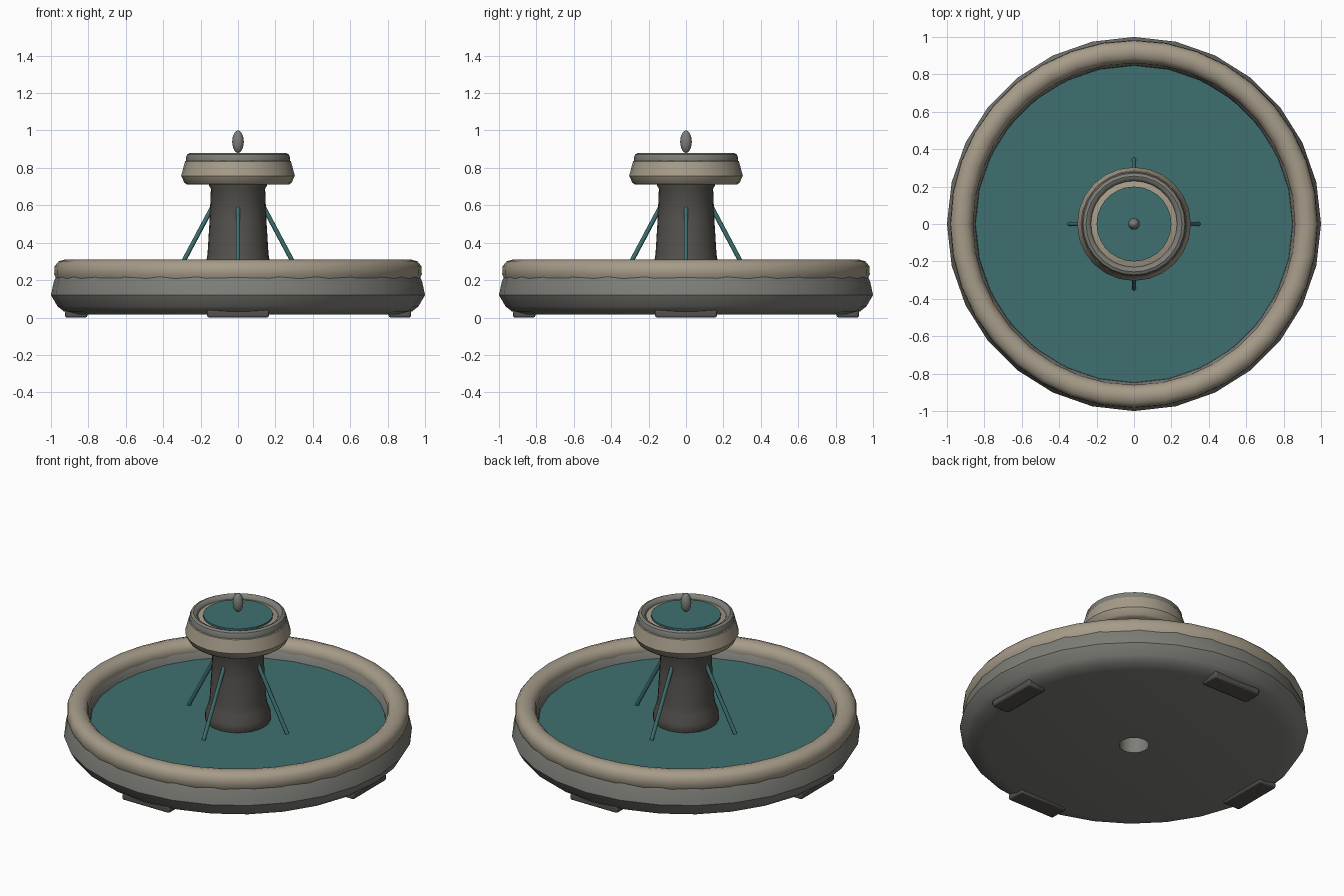
import bpy, math
from mathutils import Vector

if "Cube" in bpy.data.objects:
    bpy.data.objects.remove(bpy.data.objects["Cube"])


def mat(name, c):
    m = bpy.data.materials.new(name)
    m.diffuse_color = (*c, 1)
    m.use_nodes = True
    m.node_tree.nodes["Principled BSDF"].inputs["Base Color"].default_value = m.diffuse_color
    return m


GREY = mat("grey_stone", (0.21, 0.21, 0.19))
TAN = mat("tan_stone", (0.38, 0.33, 0.25))
DARK = mat("dark_stone", (0.09, 0.085, 0.075))
WATER = mat("water", (0.05, 0.16, 0.16))


def finish(ob, name, m, smooth=40):
    ob.name = name
    ob.data.materials.append(m)
    bpy.ops.object.select_all(action='DESELECT')
    ob.select_set(True)
    bpy.context.view_layer.objects.active = ob
    bpy.ops.object.shade_smooth_by_angle(angle=math.radians(smooth))
    return ob


def lathe(name, prof, segs, m, closed=False):
    """Revolve an (r, z) profile, listed from the bottom outwards and up."""
    verts, faces, rings = [], [], []
    for r, z in prof:
        n = 1 if r == 0 else segs
        rings.append(range(len(verts), len(verts) + n))
        for i in range(n):
            a = 2 * math.pi * i / segs
            verts.append((r * math.cos(a), r * math.sin(a), z))
    pairs = list(zip(rings, rings[1:]))
    if closed:
        pairs.append((rings[-1], rings[0]))
    for a, b in pairs:
        for i in range(segs):
            j = (i + 1) % segs
            quad = [a[i % len(a)], a[j % len(a)], b[j % len(b)], b[i % len(b)]]
            faces.append(list(dict.fromkeys(quad)))
    me = bpy.data.meshes.new(name)
    me.from_pydata(verts, [], faces)
    ob = bpy.data.objects.new(name, me)
    bpy.context.collection.objects.link(ob)
    return finish(ob, name, m)


# Lower basin: open bowl with a drain hole in the floor
lathe("basin", [(0.085, 0.015), (0.86, 0.015), (0.93, 0.032), (0.965, 0.06),
                (1.0, 0.12), (0.985, 0.19), (0.96, 0.25), (0.87, 0.25),
                (0.85, 0.22), (0.84, 0.14), (0.085, 0.14)], 28, GREY, closed=True)

# Rounded rim of the basin
lathe("basin_rim", [(0.90, 0.19), (0.965, 0.195), (0.983, 0.23), (0.98, 0.275),
                    (0.96, 0.3), (0.925, 0.31), (0.89, 0.302), (0.868, 0.28),
                    (0.86, 0.25), (0.87, 0.21)], 36, TAN, closed=True)

# Water in the lower basin
lathe("basin_water", [(0.11, 0.18), (0.848, 0.18), (0.848, 0.2), (0.11, 0.2)],
      32, WATER, closed=True)

# Central column with flared foot and neck
lathe("column", [(0, 0.18), (0.175, 0.18), (0.19, 0.215), (0.188, 0.25),
                 (0.17, 0.3), (0.163, 0.34), (0.152, 0.52), (0.145, 0.69),
                 (0.155, 0.705), (0.155, 0.73), (0, 0.73)], 24, DARK)

# Upper bowl, its rim and its water
lathe("upper_bowl", [(0, 0.71), (0.272, 0.71), (0.286, 0.72), (0.304, 0.757),
                     (0.283, 0.835), (0.25, 0.855), (0, 0.855)], 24, TAN)
lathe("upper_rim", [(0.23, 0.83), (0.277, 0.83), (0.279, 0.855), (0.272, 0.872),
                    (0.256, 0.88), (0.24, 0.874), (0.23, 0.86)], 28, GREY, closed=True)
lathe("upper_water", [(0, 0.85), (0.2, 0.85), (0.2, 0.866), (0, 0.866)], 28, WATER)

# Egg-shaped finial
bpy.ops.mesh.primitive_uv_sphere_add(segments=16, ring_count=10, radius=1, location=(0, 0, 0.94))
bpy.context.object.scale = (0.031, 0.031, 0.06)
finish(bpy.context.object, "finial", GREY)

# Four slanting water jets and four feet
for i in range(4):
    a = i * math.pi / 2
    d = Vector((math.cos(a), math.sin(a), 0))
    top, bot = d * 0.14 + Vector((0, 0, 0.585)), d * 0.345 + Vector((0, 0, 0.2))
    v = top - bot
    bpy.ops.mesh.primitive_cylinder_add(vertices=10, radius=0.012, depth=v.length,
                                        location=(top + bot) / 2,
                                        rotation=v.to_track_quat('Z', 'Y').to_euler())
    finish(bpy.context.object, f"water_jet_{i + 1}", WATER)

    bpy.ops.mesh.primitive_cube_add(size=1, location=d * 0.865 + Vector((0, 0, 0.021)),
                                    rotation=(0, 0, a))
    foot = bpy.context.object
    foot.scale = (0.12, 0.33, 0.042)
    bpy.ops.object.transform_apply(location=False, rotation=False, scale=True)
    bev = foot.modifiers.new("bevel", 'BEVEL')
    bev.width, bev.segments = 0.01, 2
    finish(foot, f"foot_{i + 1}", DARK)
